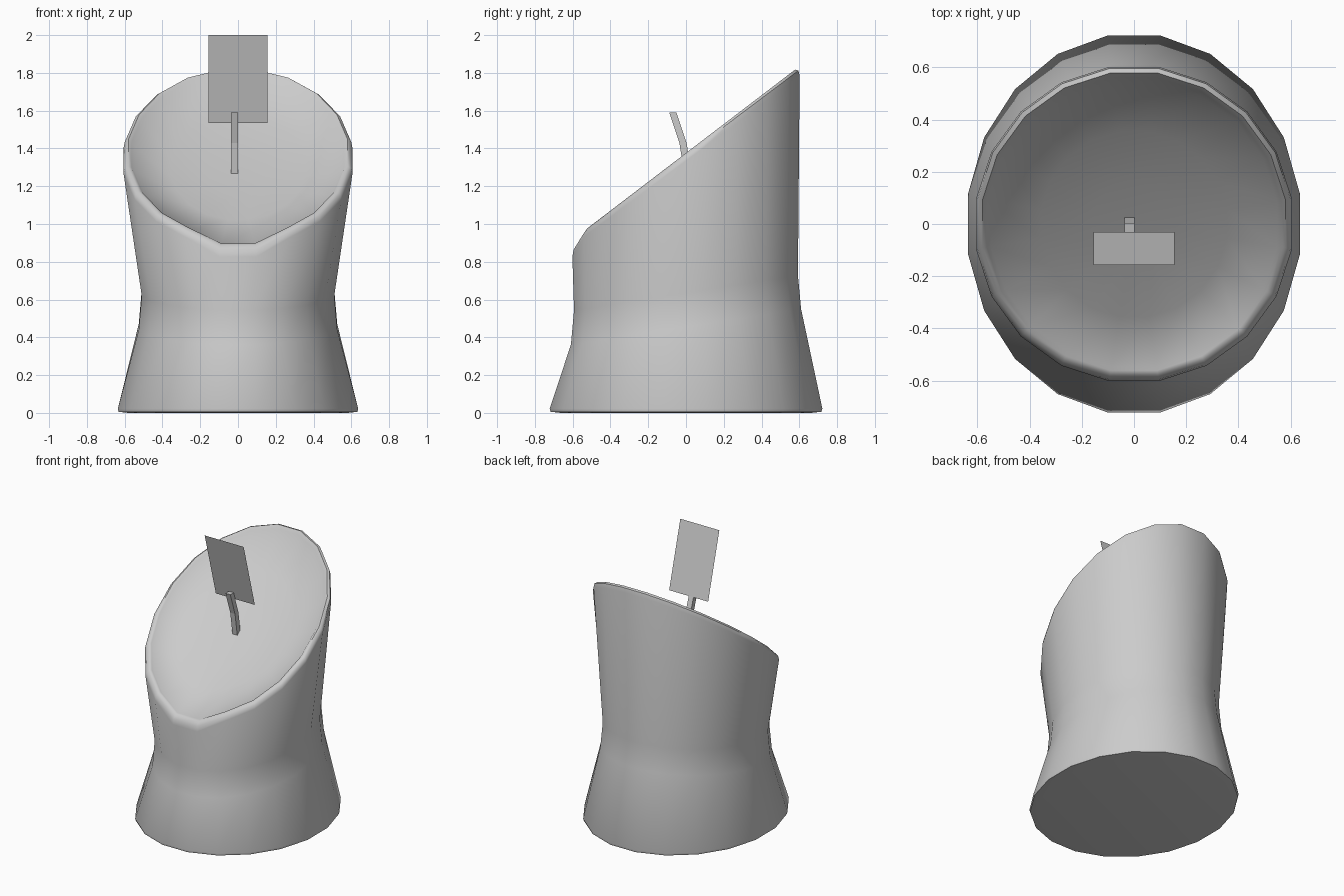
import bpy, bmesh, math
from mathutils import Vector

if "Cube" in bpy.data.objects:
    bpy.data.objects.remove(bpy.data.objects["Cube"])

N = 20


def finish(name, bm, smooth=None):
    bmesh.ops.recalc_face_normals(bm, faces=bm.faces)
    me = bpy.data.meshes.new(name)
    bm.to_mesh(me)
    bm.free()
    ob = bpy.data.objects.new(name, me)
    bpy.context.collection.objects.link(ob)
    if smooth:
        bpy.ops.object.select_all(action='DESELECT')
        ob.select_set(True)
        bpy.context.view_layer.objects.active = ob
        bpy.ops.object.shade_smooth_by_angle(angle=math.radians(smooth))
    return ob


def ring(bm, rx, ry, z, slope, drop):
    """Elliptical ring tilted along y; drop lowers the two front vertices."""
    out = []
    for i in range(N):
        a = math.radians(9 + 18 * i) - math.pi / 2
        x, y = rx * math.cos(a), ry * math.sin(a)
        front = i in (0, N - 1)
        out.append(bm.verts.new((x, y, z + slope * y - (drop if front else 0))))
    return out


def bridge(bm, a, b):
    for i in range(len(a)):
        j = (i + 1) % len(a)
        bm.faces.new((a[i], a[j], b[j], b[i]))


# body: flared base, waist, slanted rim and shallow dished top
profile = [
    # rx, ry, z, slope, front drop
    (0.59, 0.67, 0.0, 0, 0),
    (0.64, 0.725, 0.006, 0, 0),
    (0.644, 0.731, 0.022, 0, 0),
    (0.532, 0.617, 0.455, 0.155, 0),
    (0.516, 0.600, 0.635, 0.155, 0),
    (0.613, 0.609, 1.335, 0.745, 0.06),
    (0.607, 0.603, 1.363, 0.755, 0.05),
    (0.588, 0.585, 1.376, 0.764, 0.045),
    (0.570, 0.568, 1.366, 0.764, 0.04),
    (0.555, 0.553, 1.345, 0.764, 0.03),
    (0.36, 0.36, 1.295, 0.764, 0),
    (0.16, 0.16, 1.275, 0.764, 0),
]
bm = bmesh.new()
rings = [ring(bm, *p) for p in profile]
for a, b in zip(rings, rings[1:]):
    bridge(bm, a, b)
bm.faces.new(rings[0])
bm.faces.new(rings[-1])
finish("body", bm, 50)

# stem: bent square rod rising from the dish
path = [(0.012, 1.25), (-0.016, 1.43), (-0.07, 1.59)]
bm = bmesh.new()
h, cx = 0.019, -0.018
sections = [[bm.verts.new((cx + sx * h, y + sy * h, z))
             for sx, sy in ((-1, -1), (1, -1), (1, 1), (-1, 1))] for y, z in path]
for a, b in zip(sections, sections[1:]):
    bridge(bm, a, b)
bm.faces.new(sections[0])
bm.faces.new(sections[-1])
finish("stem", bm)

# flag_panel: thin leaning sheet
bm = bmesh.new()
bm.faces.new([bm.verts.new(p) for p in (
    (-0.155, -0.03, 1.535), (0.155, -0.03, 1.535),
    (0.155, -0.157, 2.0), (-0.155, -0.157, 2.0))])
finish("flag_panel", bm)
